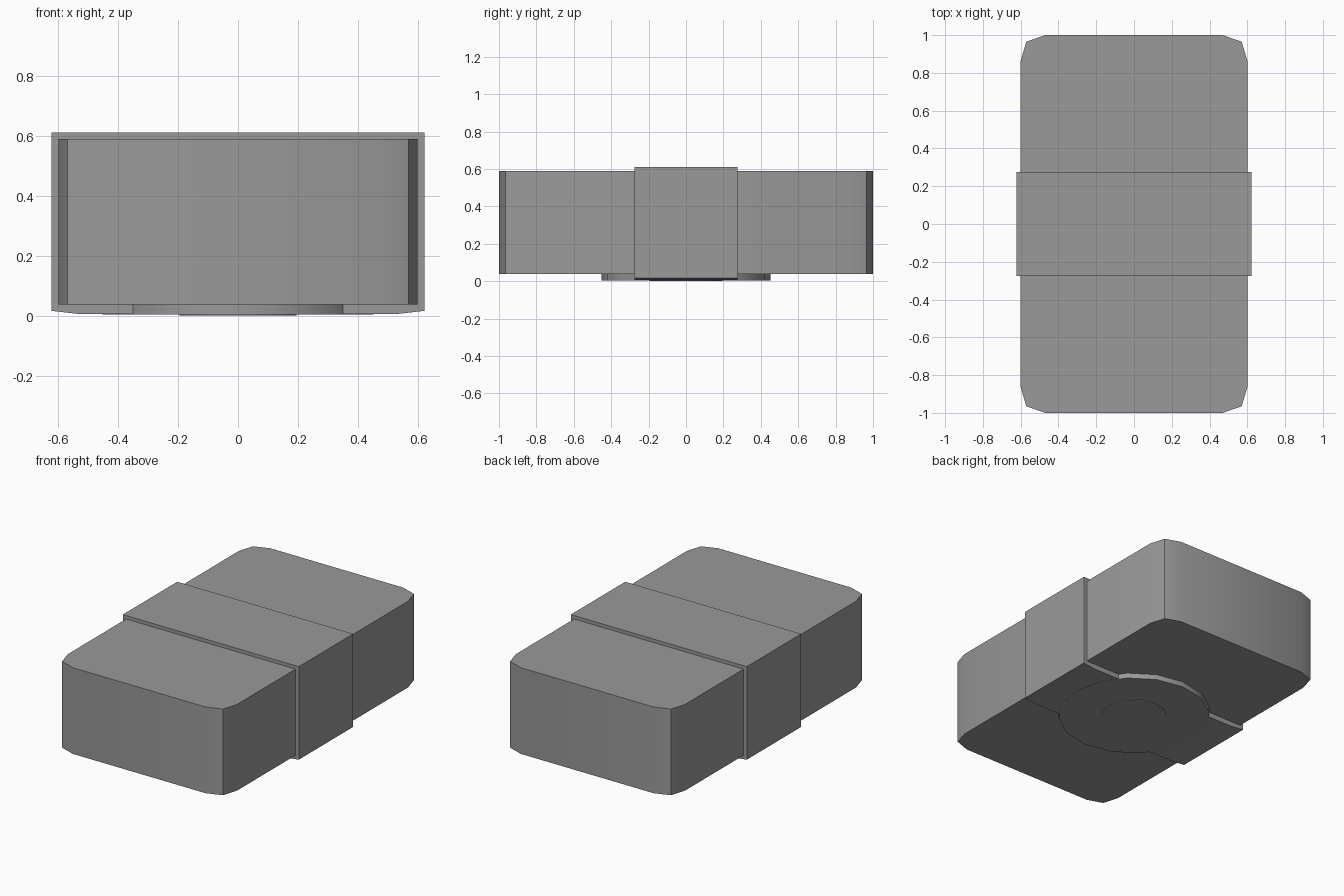
import bpy, bmesh
from math import cos, sin, pi

if "Cube" in bpy.data.objects:
    bpy.data.objects.remove(bpy.data.objects["Cube"])

grey = bpy.data.materials.new("dark_grey")
grey.diffuse_color = (0.32, 0.32, 0.32, 1)
grey.use_nodes = True
grey.node_tree.nodes["Principled BSDF"].inputs["Base Color"].default_value = grey.diffuse_color


def loft(name, rings):
    """Closed solid through matching rings of 3D points."""
    bm = bmesh.new()
    loops = [[bm.verts.new(p) for p in ring] for ring in rings]
    n = len(loops[0])
    for a, b in zip(loops, loops[1:]):
        for i in range(n):
            j = (i + 1) % n
            bm.faces.new((a[i], a[j], b[j], b[i]))
    bm.faces.new(loops[0])
    bm.faces.new(loops[-1])
    bmesh.ops.recalc_face_normals(bm, faces=bm.faces)
    mesh = bpy.data.meshes.new(name)
    bm.to_mesh(mesh)
    bm.free()
    mesh.materials.append(grey)
    obj = bpy.data.objects.new(name, mesh)
    bpy.context.collection.objects.link(obj)
    bpy.ops.object.select_all(action='DESELECT')
    obj.select_set(True)
    bpy.context.view_layer.objects.active = obj
    bpy.ops.object.shade_smooth_by_angle(angle=pi / 6)
    return obj


def oval(rx, ry, z, n=16):
    return [(rx * cos(2 * pi * i / n), ry * sin(2 * pi * i / n), z) for i in range(n)]


# Block with clipped, rounded corners
corner = [(0.60, 0.865), (0.57, 0.965), (0.47, 1.0)]
outline = (corner + [(-x, y) for x, y in reversed(corner)]
           + [(-x, -y) for x, y in corner] + [(x, -y) for x, y in reversed(corner)])
loft("block_body", [[(x, y, z) for x, y in outline] for z in (0.038, 0.59)])

# Wrapping band with softened lower edges
band = [(-0.535, 0.006), (0.535, 0.006), (0.623, 0.016),
        (0.623, 0.612), (-0.623, 0.612), (-0.623, 0.016)]
loft("wrapping_band", [[(x, y, z) for x, z in band] for y in (-0.275, 0.275)])

# Round seal under the band, with a faintly raised plain centre
loft("round_seal", [oval(0.453, 0.453, 0.04), oval(0.453, 0.453, 0.004)])
loft("seal_centre", [oval(0.195, 0.195, 0.01), oval(0.195, 0.195, 0.0)])
